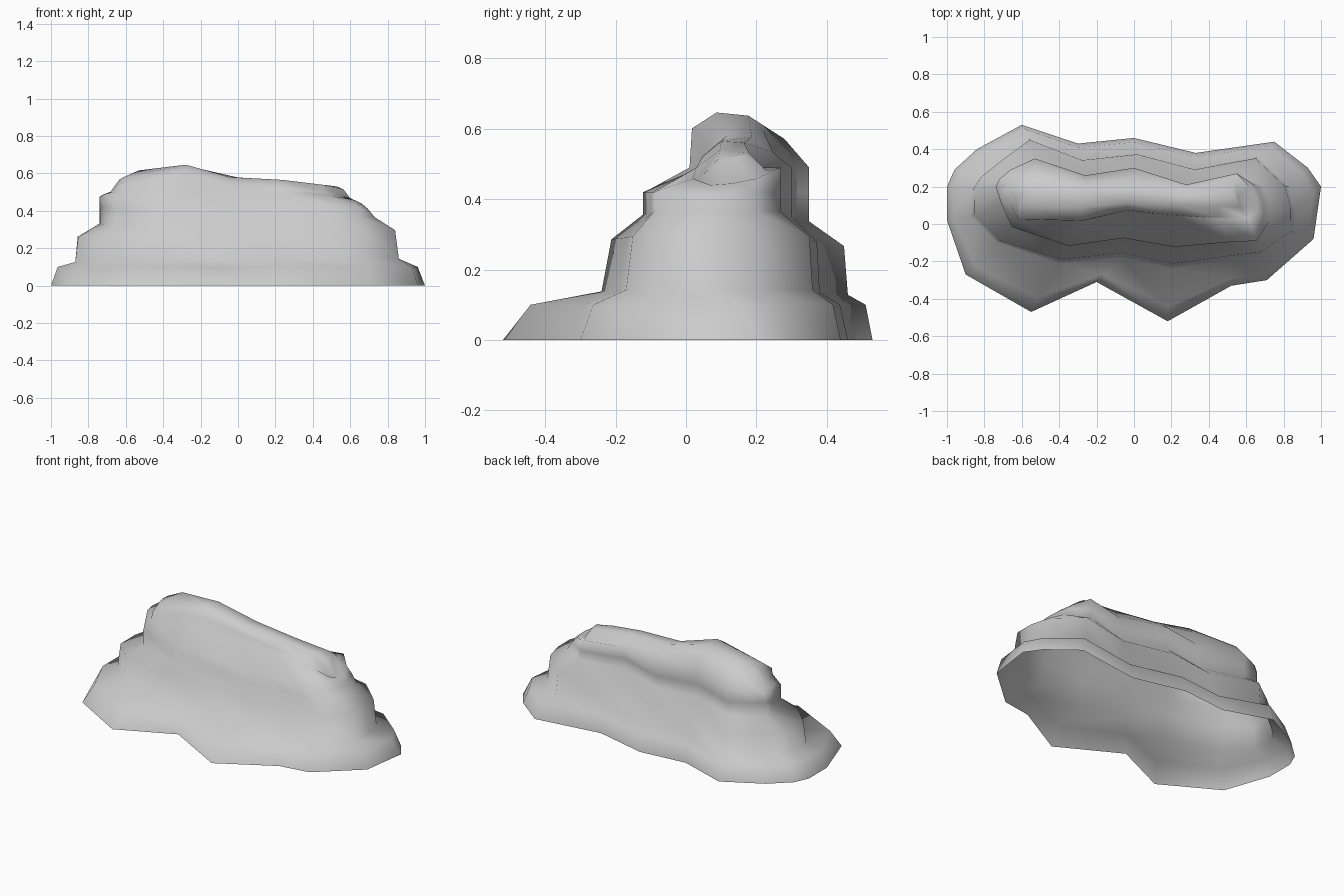
import bpy
import bmesh
from mathutils import Vector

cube = bpy.data.objects.get("Cube")
if cube:
    bpy.data.objects.remove(cube, do_unlink=True)

# Plan outlines, clockwise from the left-hand end along the back and round the front
FOOT = [(-1, .2), (-.96, .29), (-.84, .4), (-.6, .53), (-.3, .43), (0, .46),
        (.33, .38), (.75, .44), (.93, .3), (1, .2), (.96, -.08), (.71, -.3),
        (.52, -.33), (.18, -.52), (-.2, -.31), (-.55, -.47), (-.9, -.27), (-1, .02)]
WAIST = [(-.87, .19), (-.83, .25), (-.72, .34), (-.56, .46), (-.28, .35), (.02, .38),
         (.33, .3), (.66, .36), (.83, .2), (.86, .08), (.86, -.05), (.68, -.17),
         (.54, -.19), (.2, -.24), (-.07, -.18), (-.4, -.21), (-.73, -.1), (-.87, .04)]
CROWN = [(-.74, .2), (-.72, .24), (-.66, .29), (-.53, .35), (-.26, .26), (0, .3),
         (.28, .21), (.55, .27), (.62, .2), (.65, .13), (.66, .07), (.62, .02),
         (.45, .03), (.24, .04), (-.04, .07), (-.28, .01), (-.62, .02), (-.71, .11)]

# Ridge line seen from the front: x, z
RIDGE = [(-.75, .5), (-.68, .54), (-.56, .61), (-.31, .66), (-.2, .61),
         (-.05, .58), (.2, .57), (.53, .53), (.66, .47)]


def ridge_height(x):
    if x <= RIDGE[0][0]:
        return RIDGE[0][1]
    for (xa, za), (xb, zb) in zip(RIDGE, RIDGE[1:]):
        if x <= xb:
            return za + (zb - za) * (x - xa) / (xb - xa)
    return RIDGE[-1][1]


def mix(a, b, t):
    return Vector(a).lerp(Vector(b), t)


def ledge(i):
    """How far the upper step is set back towards the crown."""
    if 11 <= i <= 15:
        return .42
    if 8 <= i <= 10:
        return .65
    return .7 if i == 16 else 1


def column(i):
    """Points of one vertical strip, from the ground to the ridge."""
    foot, waist, crown = FOOT[i], WAIST[i], CROWN[i]
    front = 11 <= i <= 16
    step = mix(waist, crown, ledge(i))
    spine = Vector((max(-.6, min(.52, crown[0])), .15))
    brow = mix(crown, spine, .05 if front else .35)
    crest = mix(crown, spine, .55 if front else .75)
    top = ridge_height(crown[0])
    tilt = .025 * crown[0]
    upper = mix(step, crown, .5 if 8 <= i <= 10 else 0)
    return [
        (*foot, 0),
        (*mix(foot, waist, .28), .1),
        (*waist, .135 + tilt / 2),
        (*mix(waist, crown, .1), .28 + tilt),
        (*step, .35 + tilt),
        (*upper, min(.42, top - .06)),
        (*crown, min(.49, top - .03)),
        (*brow, ridge_height(brow.x) - .045),
        (*crest, ridge_height(crest.x)),
    ]


# Rock shell, open underneath
bm = bmesh.new()
strips = [[bm.verts.new(p) for p in column(i)] for i in range(len(FOOT))]
for a, b in zip(strips, strips[1:] + strips[:1]):
    for k in range(len(a) - 1):
        bm.faces.new((a[k], a[k + 1], b[k + 1], b[k]))

# Ridge cap, joining the back of the crest to its front
rim = [s[-1] for s in strips]
bm.faces.new([rim[i] for i in (0, 17, 16, 3, 2, 1)])
for i in range(3, 9):
    bm.faces.new((rim[i], rim[19 - i], rim[18 - i], rim[i + 1]))

bmesh.ops.recalc_face_normals(bm, faces=bm.faces)
if sum(f.normal.z * f.calc_area() for f in bm.faces) < 0:
    bmesh.ops.reverse_faces(bm, faces=bm.faces)
for f in bm.faces:
    f.smooth = True

mesh = bpy.data.meshes.new("rock")
bm.to_mesh(mesh)
bm.free()
rock = bpy.data.objects.new("rock", mesh)
bpy.context.collection.objects.link(rock)

# Stone colour
stone = bpy.data.materials.new("grey stone")
stone.use_nodes = True
grey = (.6, .6, .6, 1)
stone.diffuse_color = grey
stone.node_tree.nodes["Principled BSDF"].inputs["Base Color"].default_value = grey
mesh.materials.append(stone)
